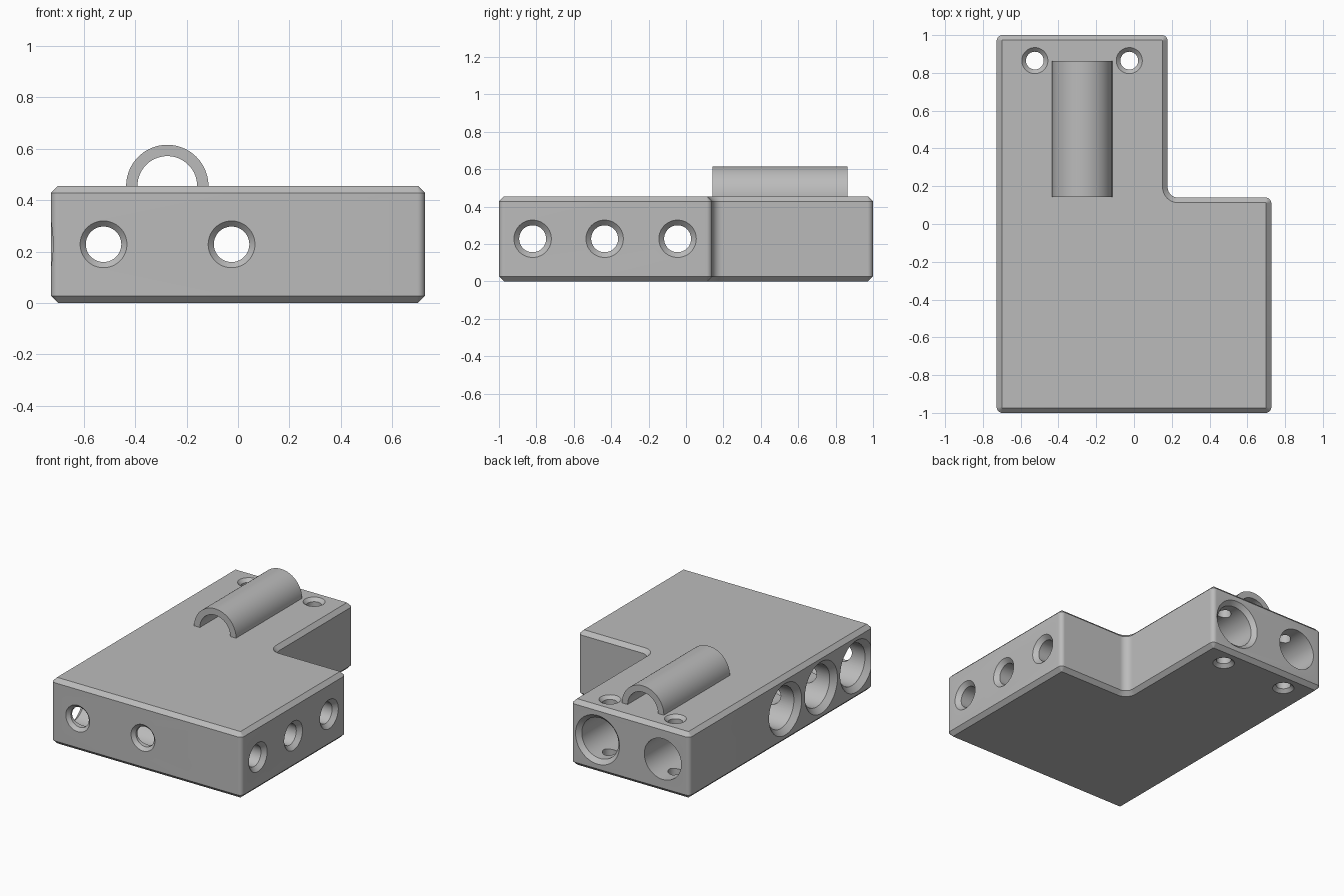
import bpy, bmesh, math
from mathutils import Matrix, Vector

cube = bpy.data.objects.get("Cube")
if cube:
    bpy.data.objects.remove(cube, do_unlink=True)

grey = bpy.data.materials.new("plain grey")
grey.use_nodes = True
grey.diffuse_color = (0.5, 0.5, 0.5, 1)
grey.node_tree.nodes["Principled BSDF"].inputs["Base Color"].default_value = (0.5, 0.5, 0.5, 1)

TOP, MID, CHAMFER = 0.455, 0.228, 0.027


def make(name, bm):
    bmesh.ops.recalc_face_normals(bm, faces=bm.faces)
    mesh = bpy.data.meshes.new(name)
    bm.to_mesh(mesh)
    bm.free()
    mesh.materials.append(grey)
    obj = bpy.data.objects.new(name, mesh)
    bpy.context.collection.objects.link(obj)
    return obj


def skin(name, loops, closed=False):
    """Bridge matching vertex loops; cap the ends, or close into a ring."""
    bm = bmesh.new()
    rings = [[bm.verts.new(p) for p in loop] for loop in loops]
    pairs = list(zip(rings, rings[1:])) + ([(rings[-1], rings[0])] if closed else [])
    for a, b in pairs:
        for i in range(len(a)):
            j = (i + 1) % len(a)
            bm.faces.new((a[i], a[j], b[j], b[i]))
    if not closed:
        bm.faces.new(rings[0])
        bm.faces.new(rings[-1])
    return make(name, bm)


def outline(inset, z):
    """L-shaped outline with rounded corners: corner, start angle, sweep, radius."""
    corners = [(-0.727, -1, 180, 90, 0.03), (0.727, -1, 270, 90, 0.03),
               (0.727, 0.14, 0, 90, 0.03), (0.178, 0.14, 270, -90, 0.055),
               (0.178, 1, 0, 90, 0.03), (-0.727, 1, 90, 90, 0.03)]
    pts = []
    for x, y, start, sweep, r in corners:
        a, b = math.radians(start), math.radians(start + sweep)
        cx = x - r * (math.cos(a) + math.cos(b))
        cy = y - r * (math.sin(a) + math.sin(b))
        rad = r - inset if sweep > 0 else r + inset
        for k in range(9):
            t = a + (b - a) * k / 8
            pts.append((cx + rad * math.cos(t), cy + rad * math.sin(t), z))
    return pts


def cutter(axis, origin, profile, n=64):
    """Turned cutter; profile holds (position along the axis, radius)."""
    rot = Vector((0, 0, 1)).rotation_difference(Vector(axis)).to_matrix().to_4x4()
    m = Matrix.Translation(origin) @ rot
    loops = [[m @ Vector((r * math.cos(2 * math.pi * k / n), r * math.sin(2 * math.pi * k / n), d))
              for k in range(n)] for d, r in profile]
    obj = skin("hole_cutter", loops)
    obj.hide_render = True
    return obj


# Body with chamfered top and bottom rims
body = skin("body", [outline(CHAMFER, 0), outline(0, CHAMFER),
                     outline(0, TOP - CHAMFER), outline(CHAMFER, TOP)])

cutters = []
# Side bores: wide from the right side, narrow through to the left side
for y in (-0.82, -0.435, -0.045):
    cutters.append(cutter((1, 0, 0), (0, y, MID), [
        (-0.737, 0.188), (-0.692, 0.143), (0.2, 0.143), (0.2, 0.072),
        (0.699, 0.072), (0.737, 0.11)]))
# Lengthwise bores: wide from the back, narrow through to the front
for x, mouth in ((-0.523, 0.141), (-0.025, 0.178)):
    cutters.append(cutter((0, 1, 0), (x, 0, MID), [
        (-1.01, 0.101), (-0.978, 0.069), (0.15, 0.069), (0.15, 0.14),
        (0.972, 0.14), (1.01, mouth)]))
# Countersunk vertical holes
for x in (-0.525, -0.025):
    cutters.append(cutter((0, 0, 1), (x, 0.865, 0), [
        (-0.01, 0.079), (0.022, 0.047), (TOP - 0.022, 0.047), (TOP + 0.01, 0.079)]))

for c in cutters:
    mod = body.modifiers.new("hole", "BOOLEAN")
    mod.operation, mod.solver, mod.object = "DIFFERENCE", "EXACT", c
bpy.context.view_layer.update()
cut = bpy.data.meshes.new_from_object(body.evaluated_get(bpy.context.evaluated_depsgraph_get()))
body.modifiers.clear()
body.data = cut
for c in cutters:
    bpy.data.objects.remove(c, do_unlink=True)

# Half-round sleeve on the top
N = 40
arc = [(r * math.cos(math.pi * k / N), r * math.sin(math.pi * k / N))
       for r, ks in ((0.16, range(N + 1)), (0.116, range(N, -1, -1))) for k in ks]
sleeve = skin("half_round_sleeve", [[(-0.275 + x, y, TOP + z) for x, z in arc] for y in (0.143, 0.863)])

# Smooth curved walls, keep hard edges
for obj in (body, sleeve):
    bpy.ops.object.select_all(action="DESELECT")
    obj.select_set(True)
    bpy.context.view_layer.objects.active = obj
    bpy.ops.object.shade_smooth_by_angle(angle=math.radians(30))
